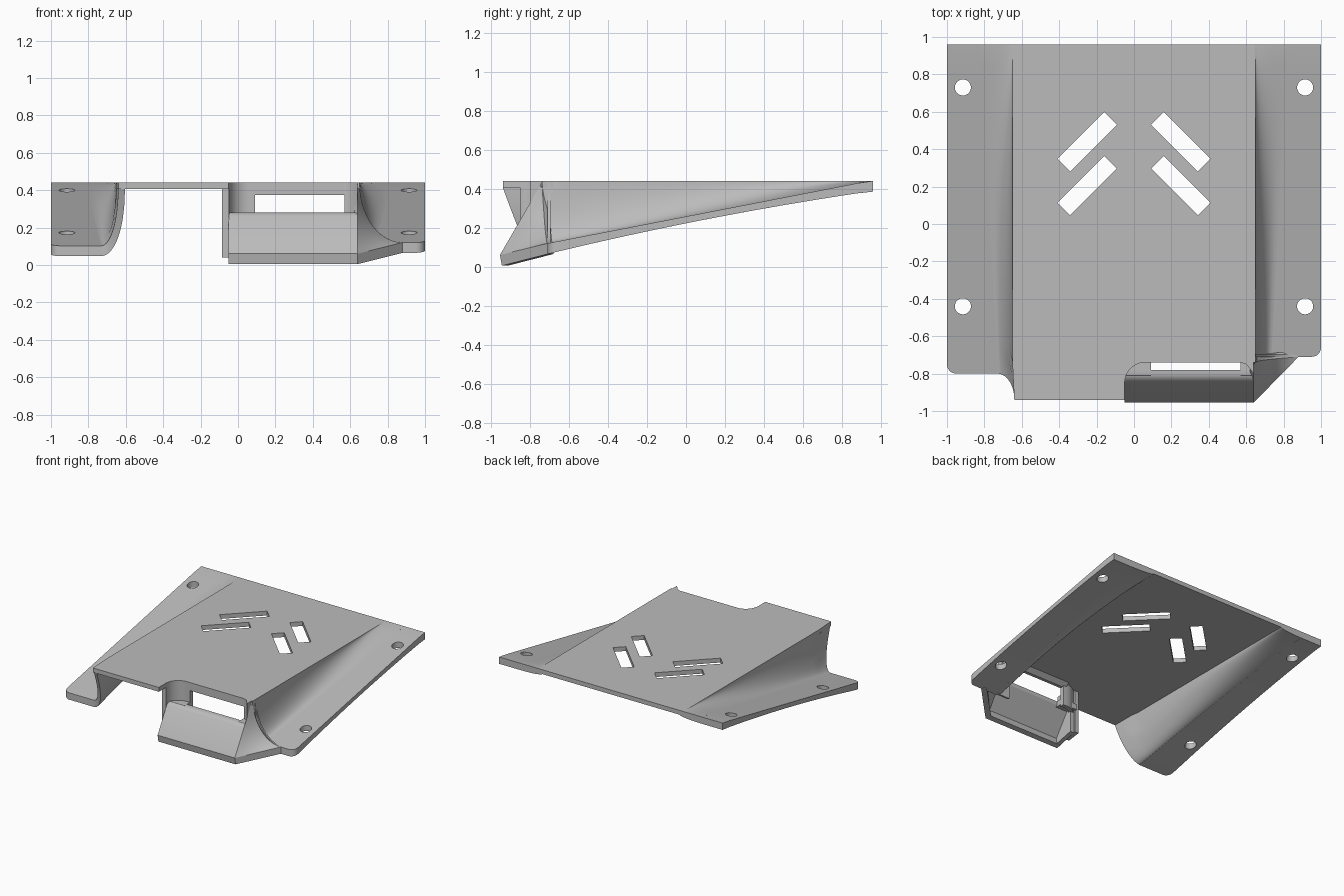
import bpy, bmesh
from math import sin, cos, pi, sqrt
from mathutils import Matrix, Vector

if "Cube" in bpy.data.objects:
    bpy.data.objects.remove(bpy.data.objects["Cube"])

grey = bpy.data.materials.new("plain grey")
grey.use_nodes = True
tone = (0.5, 0.5, 0.5, 1)
grey.diffuse_color = tone
grey.node_tree.nodes["Principled BSDF"].inputs["Base Color"].default_value = tone

TOP, SKIN = 0.44, 0.035
FRONT, BACK = -0.94, 0.96


def finish(name, bm, smooth=True):
    bmesh.ops.remove_doubles(bm, verts=bm.verts, dist=0.0002)
    bmesh.ops.recalc_face_normals(bm, faces=bm.faces)
    mesh = bpy.data.meshes.new(name)
    bm.to_mesh(mesh)
    bm.free()
    ob = bpy.data.objects.new(name, mesh)
    bpy.context.collection.objects.link(ob)
    mesh.materials.append(grey)
    bpy.ops.object.select_all(action='DESELECT')
    ob.select_set(True)
    bpy.context.view_layer.objects.active = ob
    if smooth:
        bpy.ops.object.shade_smooth_by_angle(angle=0.6)
    return ob


def shell(name, outer, inner, nu, nv):
    """Closed solid between two parametric surfaces."""
    bm = bmesh.new()
    a, b = ([[bm.verts.new(f(i / nu, j / nv)) for j in range(nv + 1)]
             for i in range(nu + 1)] for f in (outer, inner))
    for g in (a, b):
        for i in range(nu):
            for j in range(nv):
                bm.faces.new((g[i][j], g[i + 1][j], g[i + 1][j + 1], g[i][j + 1]))
    rims = [([r[k] for r in a], [r[k] for r in b]) for k in (0, nv)]
    rims += [(a[k], b[k]) for k in (0, nu)]
    for p, q in rims:
        for k in range(len(p) - 1):
            bm.faces.new((p[k], p[k + 1], q[k + 1], q[k]))
    return finish(name, bm)


def prism(name, outline, offset):
    """Flat outline pushed along an offset."""
    bm = bmesh.new()
    face = bm.faces.new([bm.verts.new(p) for p in outline])
    new = bmesh.ops.extrude_face_region(bm, geom=[face], use_keep_orig=True)["geom"]
    bmesh.ops.translate(bm, vec=offset, verts=[v for v in new if isinstance(v, bmesh.types.BMVert)])
    return finish(name, bm)


def cut(ob, cutter):
    mod = ob.modifiers.new("cut", 'BOOLEAN')
    mod.operation, mod.object, mod.solver = 'DIFFERENCE', cutter, 'EXACT'
    cutter.hide_render = True
    bpy.context.view_layer.objects.active = ob
    bpy.ops.object.modifier_apply(modifier=mod.name)
    bpy.data.objects.remove(cutter)


def lerp(a, b, t):
    return a + (b - a) * t


def flange_z(y):
    return min(TOP, 0.12 + (y + 0.71) * 0.194)


def flange_depth(y):
    return 0.035 + 0.02 * min(1, ((y - 0.12) / 0.83) ** 2)


def fold_x(y):
    return 0.735 + (y + 0.71) * 0.05


# Main deck with a rounded notch at the front
notch = [(0.06 - 0.11 * cos(k * pi / 20), -0.85 + 0.11 * sin(k * pi / 20)) for k in range(11)]
outline = [(-0.65, BACK), (-0.65, -0.74), (-0.64, FRONT), (-0.05, FRONT)] + notch
outline += [(0.65, -0.74), (0.65, BACK)]
deck = prism("deck", [(x, y, TOP) for x, y in outline], (0, 0, -SKIN))

# Slanted slots in mirrored pairs
for side in (-1, 1):
    for y in (0.44, 0.205):
        bm = bmesh.new()
        bmesh.ops.create_cube(bm, size=1, matrix=Matrix.Translation((side * 0.25, y, TOP))
                              @ Matrix.Rotation(-side * pi / 4, 4, 'Z')
                              @ Matrix.Diagonal((0.354, 0.095, 0.3, 1)))
        cut(deck, finish("slot_cutter", bm, False))


def make_side(side, label, flange_front, wall_front):
    # Sloping mounting flange with a rounded front corner
    def flange(u, v, drop):
        d = (BACK - flange_front) * v ** 2
        y, r = flange_front + d, 0.05
        edge = 1 - r + sqrt(r * r - max(0, r - d) ** 2)
        x = lerp(fold_x(y) - 0.01, edge, u)
        return side * x, y, flange_z(y) - drop * flange_depth(y)
    ob = shell(label + "_flange", lambda u, v: flange(u, v, 0), lambda u, v: flange(u, v, 1), 2, 40)
    for y in (0.73, -0.44):
        bm = bmesh.new()
        bmesh.ops.create_cone(bm, cap_ends=True, segments=32, radius1=0.043, radius2=0.043, depth=0.8,
                              matrix=Matrix.Translation((side * 0.915, y, 0.3)))
        cut(ob, finish("hole_cutter", bm, False))

    # Curved wall sweeping from deck to flange
    def wall(u, v, inside):
        a = u * pi / 2
        y = lerp(lerp(wall_front, flange_front, sin(a)), BACK, v)
        low = flange_z(y) - inside * flange_depth(y)
        high = TOP - inside * SKIN
        top_x = 0.65 if y > -0.74 else 0.64
        x = lerp(top_x, fold_x(y), 1 - cos(a)) - inside * SKIN * cos(a)
        return side * x, y, lerp(high, min(high, low), sin(a))
    shell(label + "_wall", lambda u, v: wall(u, v, 0), lambda u, v: wall(u, v, 1), 14, 30)


make_side(-1, "right", -0.80, FRONT)
make_side(1, "left", -0.71, -0.74)


def slope_y(z):
    return -0.955 + (z - 0.06) * 0.58


# Front housing: slanted panel with a rounded top and a lower lip
panel = [(-0.945, 0.005), (-0.955, 0.06), (slope_y(0.26), 0.26), (-0.822, 0.275), (-0.805, 0.28),
         (-0.78, 0.28), (-0.78, 0.25), (-0.91, 0.06), (-0.905, 0.013)]
prism("front_panel", [(-0.05, y, z) for y, z in panel], (0.69, 0, 0))

# Curved corner of the window recess, beside the opening
path = notch + [(0.09, -0.74)]


def recess(u, v, inside):
    k = min(round(u * 11), 11)
    x, y = path[k]
    n = Vector((x - 0.06, y + 0.85)) if k < 11 else Vector((0, 1))
    n = n.normalized() * SKIN * inside
    return x + n.x, y + n.y, lerp(0.22, TOP, v)


shell("recess_corner", lambda u, v: recess(u, v, 0), lambda u, v: recess(u, v, 1), 11, 1)

# Shelf joining the panel to the curved corner and to the post
for name, x0, x1 in (("corner_shelf", -0.05, 0.09), ("post_shelf", 0.57, 0.64)):
    prism(name, [(x0, -0.85, 0.235), (x0, -0.81, 0.28), (x0, -0.72, 0.28), (x0, -0.72, 0.235)],
          (x1 - x0, 0, 0))

# Window header and right post
prism("window_header", [(0.06, -0.74, TOP), (0.06, -0.74, 0.375), (0.06, -0.715, 0.375),
                        (0.06, -0.67, 0.41), (0.06, -0.67, TOP)], (0.58, 0, 0))
prism("window_post", [(0.57, -0.74, 0.23), (0.60, -0.75, 0.23), (0.64, -0.80, 0.23),
                      (0.64, -0.705, 0.23), (0.57, -0.705, 0.23)], (0, 0, 0.21))

# End wall of the housing, with its outer rib
prism("housing_end", [(-0.05, -0.945, 0.005), (-0.05, -0.955, 0.06), (-0.05, slope_y(0.24), 0.24),
                      (-0.05, -0.75, 0.24), (-0.05, -0.75, 0.05)], (0.035, 0, 0))
prism("housing_rib", [(-0.085, -0.85, 0.04), (-0.085, -0.85, 0.41), (-0.085, -0.74, 0.41),
                      (-0.085, -0.74, 0.055)], (0.036, 0, 0))


# Cheek blending the housing into the left flange
def cheek(u, v, inside):
    a = v * pi / 2
    z = lerp(0.06, TOP, v)
    crease = Vector((0.64, slope_y(z), z))
    far = Vector((0.65 + 0.23 * (1 - sin(a)), lerp(-0.71, -0.74, v), TOP - 0.32 * cos(a)))
    return crease.lerp(far, u) + Vector((-0.02, 0.03, -0.01)) * inside


shell("cheek", lambda u, v: cheek(u, v, 0), lambda u, v: cheek(u, v, 1), 6, 14)

# Web closing the gap between cheek and curved wall
web = [(0.65 + 0.23 * (1 - sin(k * pi / 24)), -0.71, TOP - 0.32 * cos(k * pi / 24)) for k in range(13)]
prism("cheek_web", web + [(0.62, -0.71, TOP), (0.62, -0.71, 0.07), (0.88, -0.71, 0.07)], (0, 0.015, 0))

# Thin lip along the foot of the cheek
prism("cheek_foot", [(0.64, -0.955, 0.06), (0.88, -0.71, 0.12), (0.88, -0.71, 0.065), (0.64, -0.945, 0.005)],
      (-0.03, 0.03, 0))
